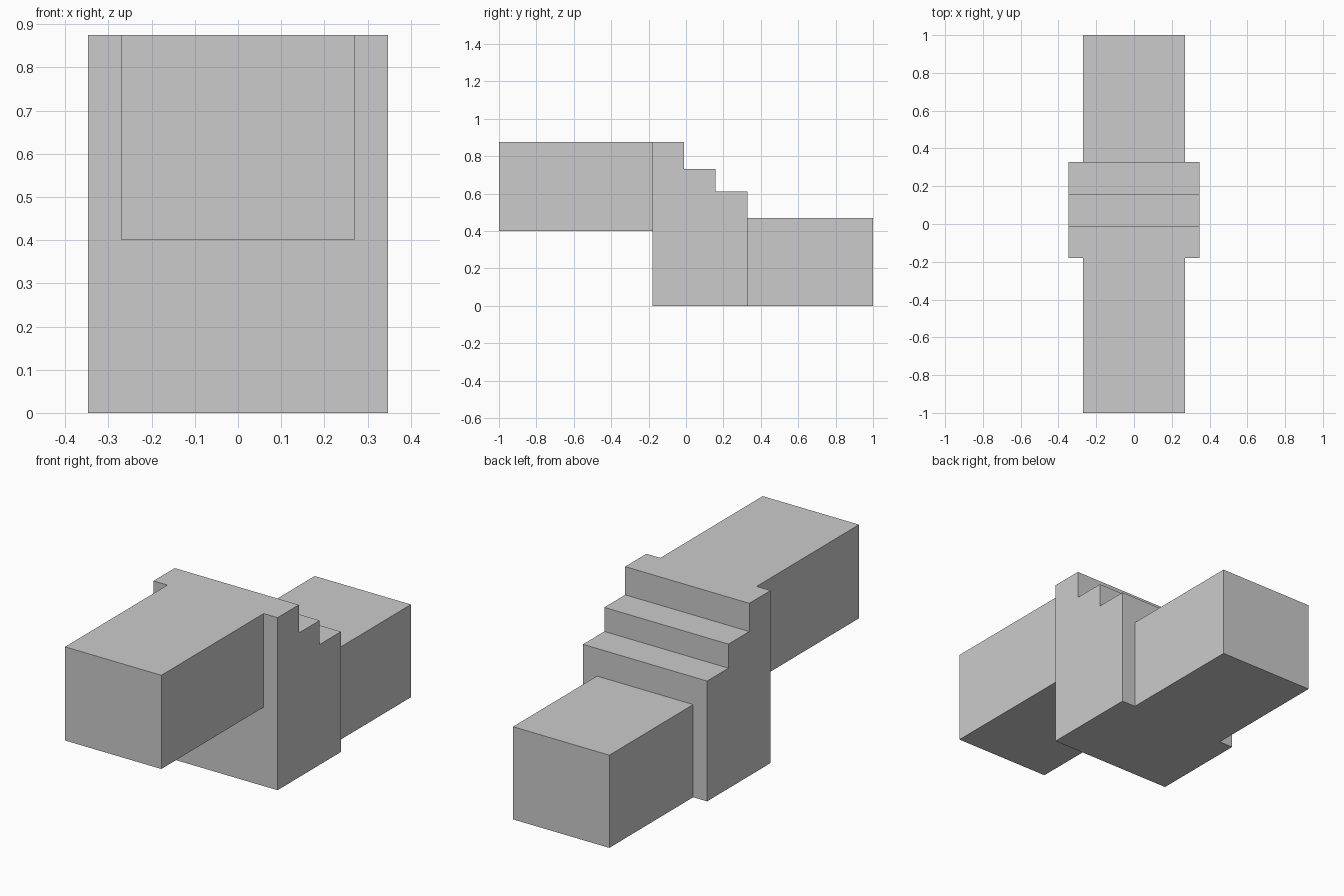
import bpy, bmesh

if "Cube" in bpy.data.objects:
    bpy.data.objects.remove(bpy.data.objects["Cube"])


def extrude_profile(name, points, half_width):
    """Extrude a side profile of (y, z) points symmetrically across x."""
    bm = bmesh.new()
    face = bm.faces.new([bm.verts.new((-half_width, y, z)) for y, z in points])
    result = bmesh.ops.extrude_face_region(bm, geom=[face])
    moved = [v for v in result["geom"] if isinstance(v, bmesh.types.BMVert)]
    bmesh.ops.translate(bm, verts=moved, vec=(2 * half_width, 0, 0))
    bmesh.ops.recalc_face_normals(bm, faces=bm.faces)
    mesh = bpy.data.meshes.new(name)
    bm.to_mesh(mesh)
    bm.free()
    obj = bpy.data.objects.new(name, mesh)
    bpy.context.collection.objects.link(obj)
    return obj


def block(name, y0, y1, z0, z1, half_width):
    return extrude_profile(name, [(y0, z0), (y1, z0), (y1, z1), (y0, z1)], half_width)


# Wide stepped middle: each step is (back edge y, top z)
steps = [(-0.01, 0.875), (0.157, 0.732), (0.328, 0.61)]
profile = [(steps[-1][0], 0.0), (-0.18, 0.0)]
y = -0.18
for back, top in steps:
    profile += [(y, top), (back, top)]
    y = back
extrude_profile("stepped_middle", profile, 0.348)

# Raised front arm and low rear arm
block("upper_front_block", -1.0, -0.18, 0.4, 0.875, 0.27)
block("lower_rear_block", 0.328, 1.0, 0.0, 0.47, 0.27)
